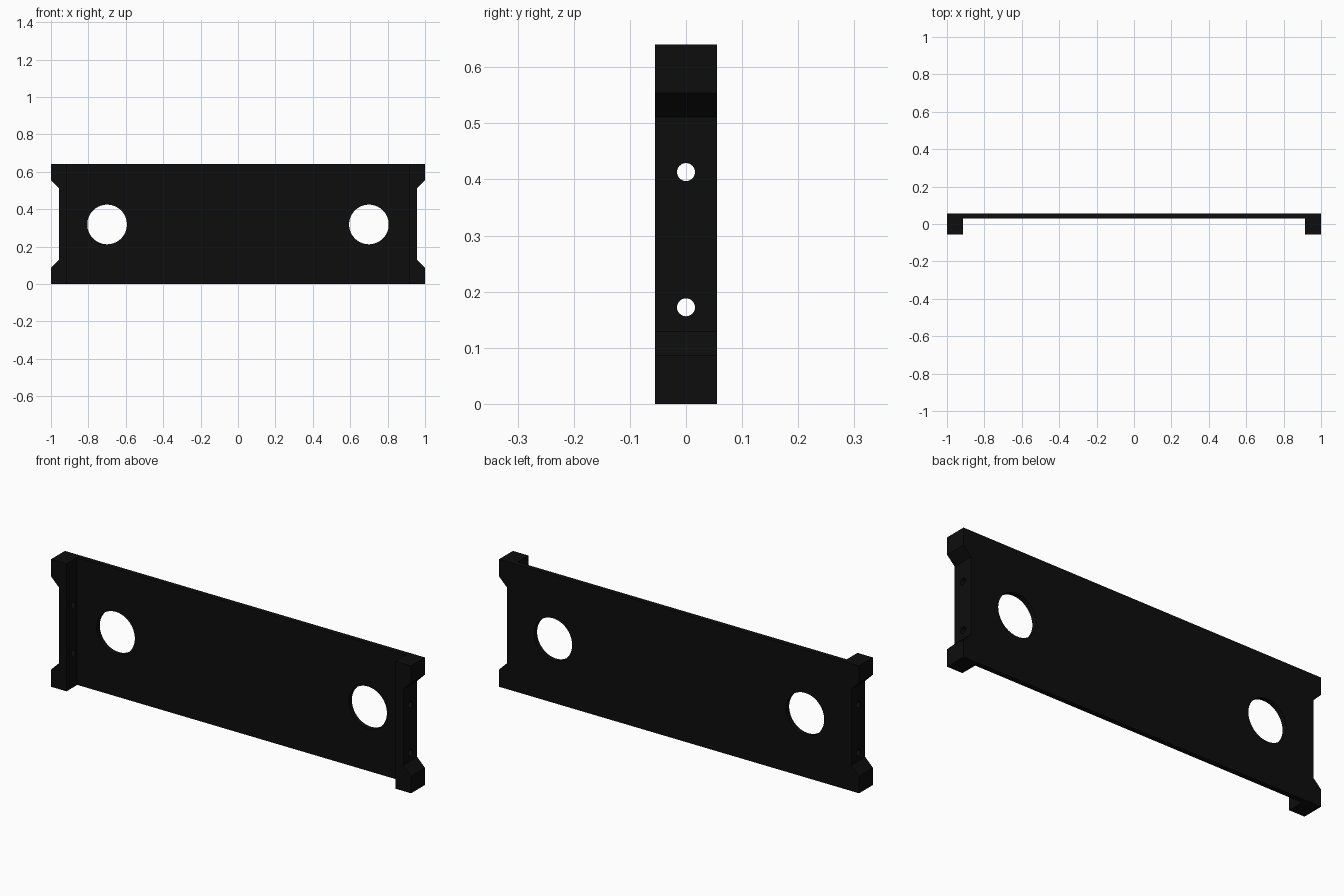
import bpy, bmesh, math

if "Cube" in bpy.data.objects:
    bpy.data.objects.remove(bpy.data.objects["Cube"])

H, D = 0.64, 0.055            # height, half depth
black = bpy.data.materials.new("matte_black")
black.diffuse_color = (0.004, 0.004, 0.004, 1)
black.use_nodes = True
black.node_tree.nodes["Principled BSDF"].inputs["Base Color"].default_value = black.diffuse_color


def extrude_profile(name, points, y0, y1):
    """Solid made from an x-z outline pushed along y."""
    bm = bmesh.new()
    face = bm.faces.new([bm.verts.new((x, y0, z)) for x, z in points])
    new = bmesh.ops.extrude_face_region(bm, geom=[face])["geom"]
    verts = [g for g in new if isinstance(g, bmesh.types.BMVert)]
    bmesh.ops.translate(bm, vec=(0, y1 - y0, 0), verts=verts)
    bmesh.ops.recalc_face_normals(bm, faces=bm.faces)
    mesh = bpy.data.meshes.new(name)
    bm.to_mesh(mesh)
    bm.free()
    mesh.materials.append(black)
    obj = bpy.data.objects.new(name, mesh)
    bpy.context.collection.objects.link(obj)
    return obj


def cylinder(name, radius, depth, loc, rot, sides):
    bpy.ops.mesh.primitive_cylinder_add(vertices=sides, radius=radius, depth=depth,
                                        location=loc, rotation=rot)
    obj = bpy.context.object
    obj.name = name
    obj.data.materials.append(black)
    return obj


def cut(body, cutter):
    bpy.context.view_layer.objects.active = body
    mod = body.modifiers.new("cut", "BOOLEAN")
    mod.operation, mod.solver, mod.object = "DIFFERENCE", "EXACT", cutter
    bpy.ops.object.modifier_apply(modifier=mod.name)
    bpy.data.objects.remove(cutter)


# Panel outline with a chamfered notch at each end
right = [(1, 0), (1, 0.086), (0.957, 0.129), (0.957, H - 0.129), (1, H - 0.086), (1, H)]
left = [(-x, z) for x, z in reversed(right)]
panel = extrude_profile("panel_with_end_posts", right + left, -D, D)

# Hollow front between the end posts, leaving a thin back plate
w = 0.914
cut(panel, extrude_profile("hollow", [(-w, -0.1), (w, -0.1), (w, H + 0.1), (-w, H + 0.1)],
                           -0.2, 0.03))

for side in (-1, 1):
    # Large round opening in the plate
    cut(panel, cylinder("opening", 0.106, 0.4, (side * 0.70, 0, 0.318),
                        (math.pi / 2, 0, 0), 64))
    # Two bolt holes through each post
    for z in (0.172, 0.413):
        cut(panel, cylinder("bolt_hole", 0.016, 0.3, (side * 0.95, 0, z),
                            (0, math.pi / 2, 0), 32))

# Smooth the hole walls, keep the edges sharp
bpy.ops.object.select_all(action="DESELECT")
panel.select_set(True)
bpy.context.view_layer.objects.active = panel
bpy.ops.object.shade_smooth_by_angle(angle=math.radians(30))
